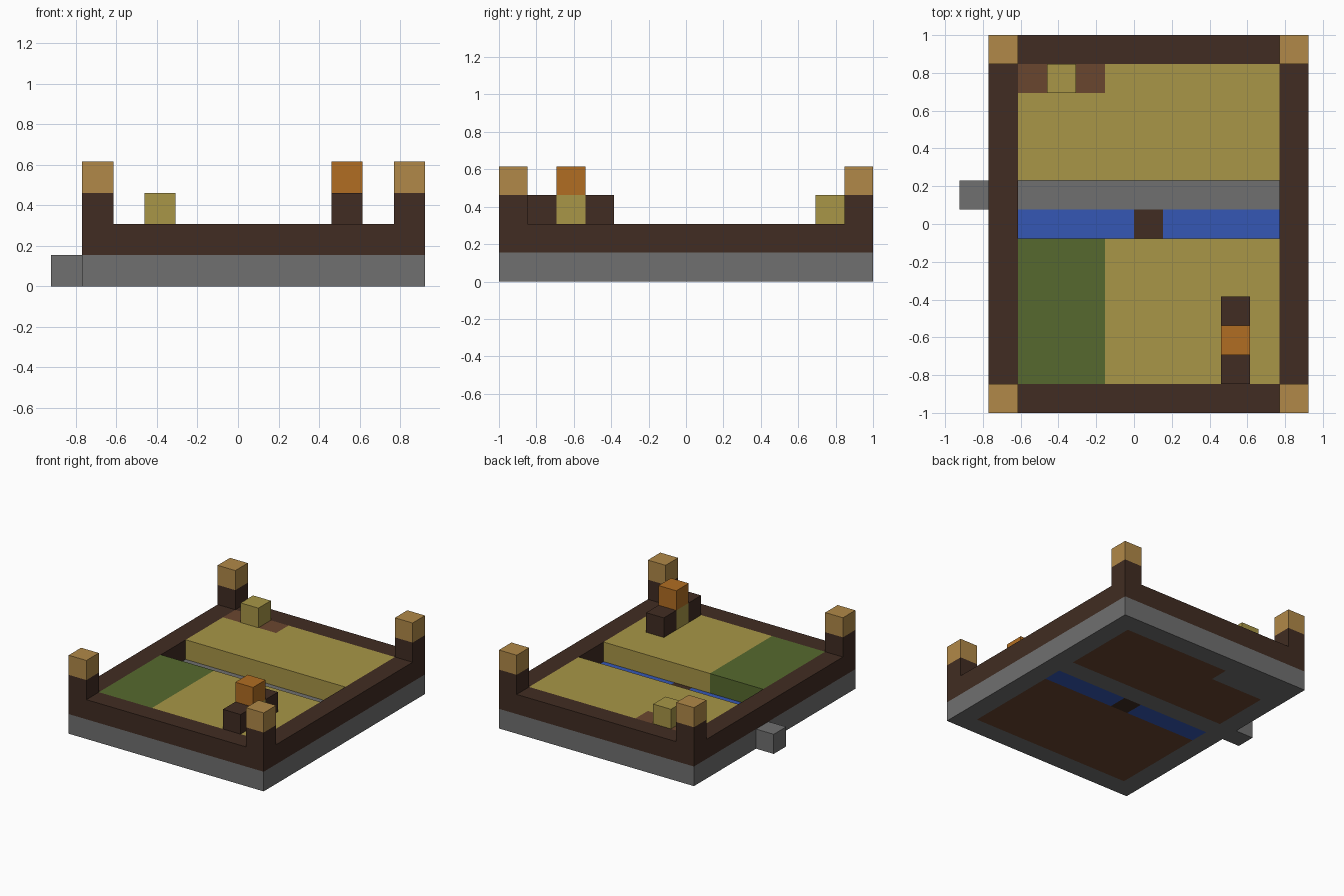
import bpy
import bmesh

U = 2 / 13  # edge length of one block

cube = bpy.data.objects.get("Cube")
if cube:
    bpy.data.objects.remove(cube, do_unlink=True)


def material(name, *rgb):
    linear = [((c / 255 + 0.055) / 1.055) ** 2.4 for c in rgb] + [1.0]
    mat = bpy.data.materials.new(name)
    mat.use_nodes = True
    mat.diffuse_color = linear
    mat.node_tree.nodes["Principled BSDF"].inputs["Base Color"].default_value = linear
    return mat


dark_wood = material("dark_wood", 65, 44, 34)
stone = material("stone_grey", 112, 112, 112)
straw = material("straw_yellow", 168, 150, 71)
grass = material("grass_green", 86, 105, 46)
tan = material("light_tan", 177, 137, 72)
orange = material("lamp_orange", 177, 109, 34)
water = material("water_blue", 53, 87, 181)
soil = material("soil_brown", 106, 70, 47)


def finish(name, bm, mat):
    bmesh.ops.recalc_face_normals(bm, faces=bm.faces)
    mesh = bpy.data.meshes.new(name)
    bm.to_mesh(mesh)
    bm.free()
    mesh.materials.append(mat)
    obj = bpy.data.objects.new(name, mesh)
    bpy.context.collection.objects.link(obj)
    return obj


def extrude_up(bm, height):
    ext = bmesh.ops.extrude_face_region(bm, geom=bm.faces[:])
    verts = [g for g in ext["geom"] if isinstance(g, bmesh.types.BMVert)]
    bmesh.ops.translate(bm, verts=verts, vec=(0, 0, height * U))


def prism(name, mat, outline, level, height=1):
    """Extrude a flat outline given in block units."""
    bm = bmesh.new()
    bm.faces.new([bm.verts.new((x * U, y * U, level * U)) for x, y in outline])
    extrude_up(bm, height)
    return finish(name, bm, mat)


def rect(x0, x1, y0, y1):
    return [(x0, y0), (x1, y0), (x1, y1), (x0, y1)]


def block(name, mat, x, y, level, wide=1, deep=1):
    return prism(name, mat, rect(x, x + wide, y, y + deep), level)


def ring(name, mat, level):
    """Rectangular border one block thick."""
    bm = bmesh.new()
    outer, inner = ([bm.verts.new((x * U, y * U, level * U)) for x, y in pts]
                    for pts in (rect(-5, 6, -6.5, 6.5), rect(-4, 5, -5.5, 5.5)))
    for i in range(4):
        j = (i + 1) % 4
        bm.faces.new((outer[i], outer[j], inner[j], inner[i]))
    extrude_up(bm, 1)
    return finish(name, bm, mat)


# Border: stone footing with a timber beam on top
ring("stone_footing", stone, 0)
ring("timber_border", dark_wood, 1)

# Corner posts with tan caps
for side, x in (("right", -5), ("left", 5)):
    for end, y in (("front", -6.5), ("back", 5.5)):
        block(f"{end}_{side}_post", dark_wood, x, y, 2)
        block(f"{end}_{side}_post_cap", tan, x, y, 3)

# Sunken channel: stone walkway, spout, water and sluice
block("stone_walkway", stone, -4, 0.5, 0, wide=9)
block("stone_spout", stone, -6, 0.5, 0)
block("right_water", water, -4, -0.5, 0, wide=4)
block("sluice", dark_wood, 0, -0.5, 0)
block("left_water", water, 1, -0.5, 0, wide=4)

# Ground under the fields
back_field = [(-4, 1.5), (5, 1.5), (5, 5.5), (-1, 5.5), (-1, 4.5), (-4, 4.5)]
block("front_soil", soil, -4, -5.5, 0, wide=9, deep=5)
prism("back_soil", soil, back_field, 0)
block("stone_bed", stone, -4, 4.5, 0, wide=3)

# Field surfaces
prism("back_field", straw, back_field, 1)
block("front_field", straw, -1, -5.5, 1, wide=6, deep=5)
block("grass_patch", grass, -4, -5.5, 1, wide=3, deep=5)

# Garden bed with one bale
block("garden_bed", soil, -4, 4.5, 1, wide=3)
block("bale", straw, -3, 4.5, 2)

# Stand in the front field
block("stand_front_block", dark_wood, 3, -5.5, 2)
block("stand_bale", straw, 3, -4.5, 2)
block("stand_back_block", dark_wood, 3, -3.5, 2)
block("stand_lamp", orange, 3, -4.5, 3)
